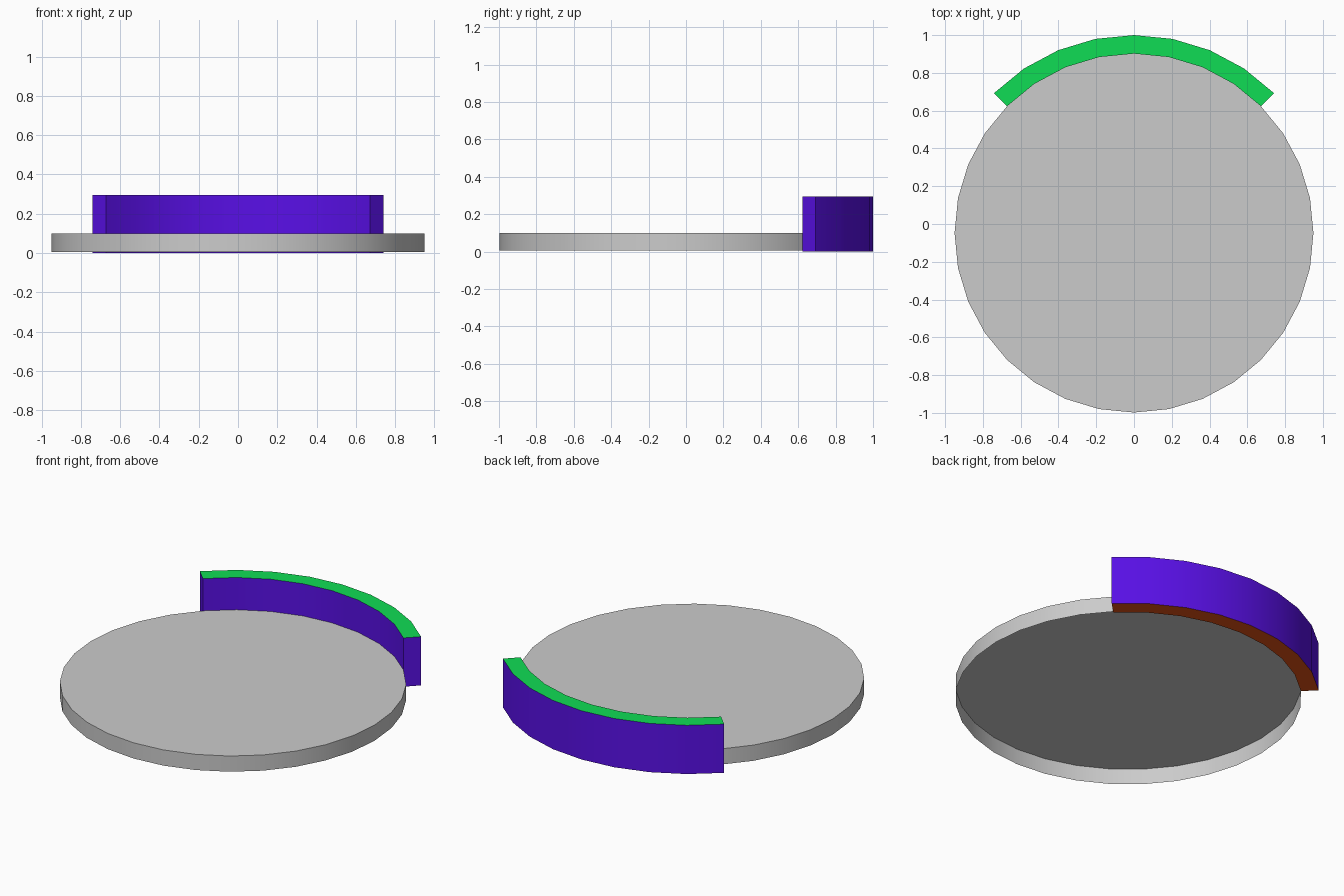
import bpy, bmesh, math

if "Cube" in bpy.data.objects:
    bpy.data.objects.remove(bpy.data.objects["Cube"])

CENTER_Y = -0.048
R_IN, R_OUT = 0.95, 1.048
DISC_Z0, DISC_Z1 = 0.005, 0.1
RIM_H = 0.295
SIDES = 32


def material(name, rgb):
    m = bpy.data.materials.new(name)
    m.diffuse_color = (*rgb, 1)
    m.use_nodes = True
    m.node_tree.nodes["Principled BSDF"].inputs["Base Color"].default_value = m.diffuse_color
    return m


def extrude_outline(name, outline, z0, z1, open_bottom=False):
    """Prism from a flat outline, optionally hollow and open underneath."""
    bm = bmesh.new()
    face = bm.faces.new([bm.verts.new((x, y, z0)) for x, y in outline])
    res = bmesh.ops.extrude_face_region(bm, geom=[face], use_keep_orig=True)
    top = [v for v in res["geom"] if isinstance(v, bmesh.types.BMVert)]
    bmesh.ops.translate(bm, verts=top, vec=(0, 0, z1 - z0))
    bmesh.ops.recalc_face_normals(bm, faces=bm.faces)
    if open_bottom:
        bmesh.ops.delete(bm, geom=[f for f in bm.faces if f.normal.z < -0.5],
                         context='FACES_ONLY')
    mesh = bpy.data.meshes.new(name)
    bm.to_mesh(mesh)
    bm.free()
    obj = bpy.data.objects.new(name, mesh)
    bpy.context.collection.objects.link(obj)
    bpy.ops.object.select_all(action='DESELECT')
    obj.select_set(True)
    bpy.context.view_layer.objects.active = obj
    bpy.ops.object.shade_smooth_by_angle(angle=math.radians(30))
    return obj


def arc(radius, first, last):
    """Points on the shared 32-step circle."""
    step = math.tau / SIDES
    return [(radius * math.cos(i * step), CENTER_Y + radius * math.sin(i * step))
            for i in range(first, last + 1)]


# Round base: a thin shell, open underneath
extrude_outline("base_disc", arc(R_IN, 0, SIDES - 1), DISC_Z0, DISC_Z1, open_bottom=True)

# Quarter-circle rim standing against the back of the base
rim = extrude_outline("back_rim", arc(R_OUT, 4, 12) + arc(R_IN, 4, 12)[::-1], 0, RIM_H)
for m in (material("purple_side", (0.1, 0.005, 0.8)),
          material("green_top", (0.005, 0.72, 0.09)),
          material("orange_bottom", (0.8, 0.084, 0.007))):
    rim.data.materials.append(m)
for p in rim.data.polygons:
    p.material_index = 1 if p.normal.z > 0.5 else 2 if p.normal.z < -0.5 else 0
